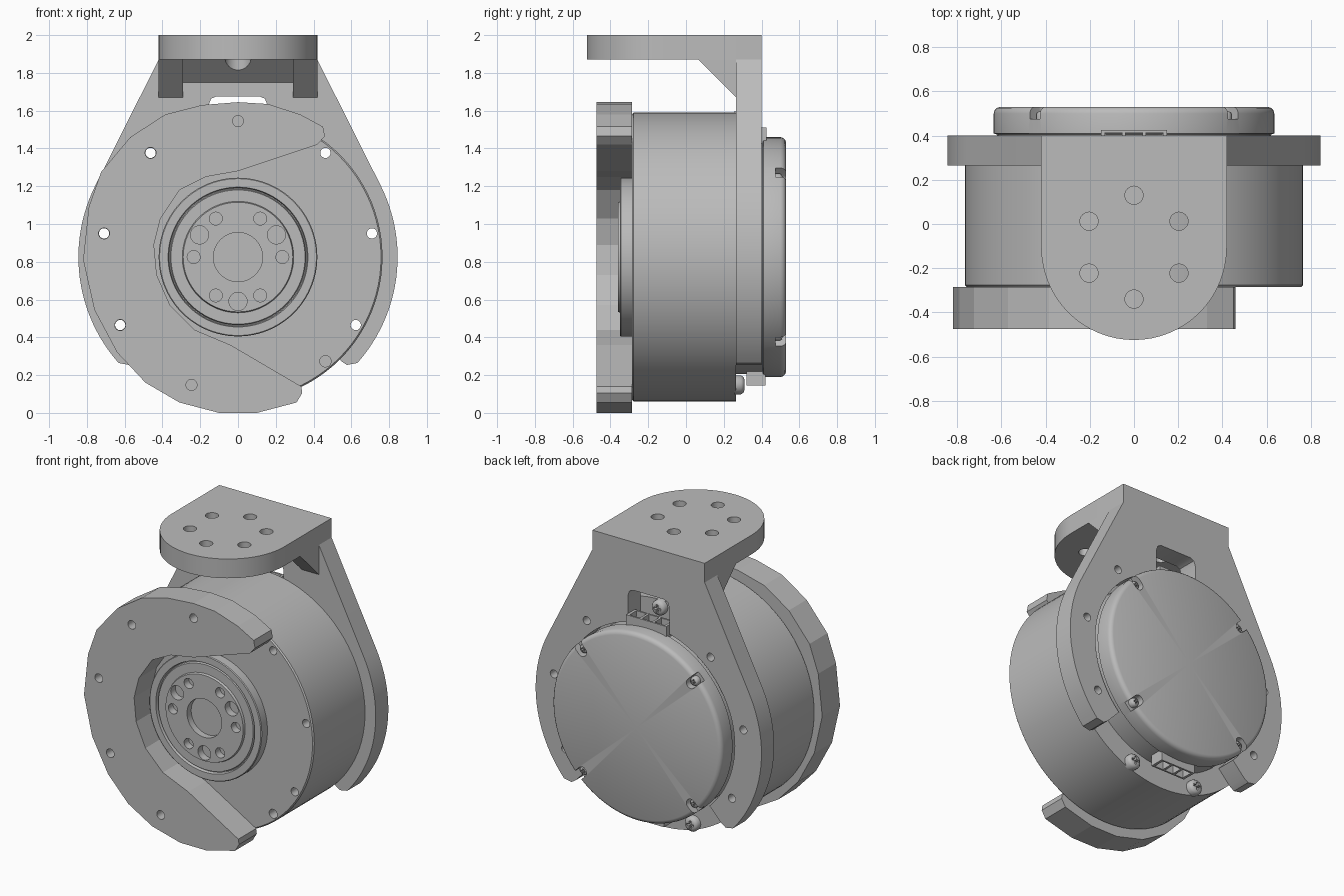
import bpy, bmesh
from math import sin, cos, pi, radians
from mathutils import Matrix, Vector

old = bpy.data.objects.get("Cube")
if old:
    bpy.data.objects.remove(old)

ZC = 0.825        # height of the motor axis
BOLT_R = 0.72     # housing bolt circle

metal = bpy.data.materials.new("plain grey")
metal.use_nodes = True
GREY = (0.5, 0.5, 0.5, 1)
metal.diffuse_color = GREY
metal.node_tree.nodes["Principled BSDF"].inputs["Base Color"].default_value = GREY


def polar(r, deg):
    """Point in the front plane, around the motor axis."""
    return r * cos(radians(deg)), ZC + r * sin(radians(deg))


def arc(r, a0, a1, n):
    return [polar(r, a0 + (a1 - a0) * i / n) for i in range(n + 1)]


# Each of these adds one closed solid to a bmesh
def prism(bm, pts, lo, hi, axis="Y"):
    place = {"Y": lambda u, v, d: (u, d, v),
             "Z": lambda u, v, d: (u, v, d),
             "X": lambda u, v, d: (d, u, v)}[axis]
    face = bm.faces.new([bm.verts.new(place(u, v, lo)) for u, v in pts])
    top = bmesh.ops.extrude_face_region(bm, geom=[face])["geom"]
    move = Vector(place(0, 0, hi - lo))
    bmesh.ops.translate(bm, vec=move, verts=[v for v in top if isinstance(v, bmesh.types.BMVert)])


def box(bm, x0, x1, y0, y1, z0, z1):
    prism(bm, [(x0, z0), (x1, z0), (x1, z1), (x0, z1)], y0, y1)


def disc(bm, u, v, r, lo, hi, axis="Y", n=32):
    prism(bm, [(u + r * cos(2 * pi * i / n), v + r * sin(2 * pi * i / n)) for i in range(n)], lo, hi, axis)


def lathe(bm, profile, x=0, z=ZC, steps=96):
    """Spin (radius, y) points around a front-to-back axis."""
    vs = [bm.verts.new((x + r, y, z)) for r, y in profile]
    es = [bm.edges.new(p) for p in zip(vs, vs[1:])]
    bmesh.ops.spin(bm, geom=vs + es, cent=(x, 0, z), axis=(0, 1, 0), angle=2 * pi, steps=steps)
    bmesh.ops.remove_doubles(bm, verts=bm.verts, dist=1e-5)


def make(name, build):
    bm = bmesh.new()
    build(bm)
    bmesh.ops.recalc_face_normals(bm, faces=bm.faces)
    me = bpy.data.meshes.new(name)
    bm.to_mesh(me)
    bm.free()
    me.materials.append(metal)
    ob = bpy.data.objects.new(name, me)
    bpy.context.collection.objects.link(ob)
    return ob


def cut(ob, build):
    """Subtract a group of solids and drop the cutter."""
    cutter = make("cutter", build)
    mod = ob.modifiers.new("cut", "BOOLEAN")
    mod.object, mod.operation, mod.solver = cutter, "DIFFERENCE", "EXACT"
    bpy.context.view_layer.update()
    ob_eval = ob.evaluated_get(bpy.context.evaluated_depsgraph_get())
    me = bpy.data.meshes.new_from_object(ob_eval)
    ob.modifiers.clear()
    ob.data = me
    bpy.data.objects.remove(cutter)


def smooth(ob, deg=25):
    bpy.ops.object.select_all(action="DESELECT")
    ob.select_set(True)
    bpy.context.view_layer.objects.active = ob
    bpy.ops.object.shade_smooth_by_angle(angle=radians(deg))


THROUGH = [50, 10, -30, 130, 170, 210]


def bolt_holes(angles, lo, hi, r=0.027):
    def build(bm):
        for a in angles:
            disc(bm, *polar(BOLT_R, a), r, lo, hi)
    return build


# Main drum housing
housing = make("housing", lambda bm: lathe(bm, [
    (0, -0.285), (0.757, -0.285), (0.765, -0.277), (0.765, 0.265), (0, 0.265)]))
cut(housing, bolt_holes(THROUGH, -0.5, 0.5))
cut(housing, bolt_holes([-50], -0.5, -0.22, 0.03))
smooth(housing)

# Output hub: outer ring, groove, raised face with bore and bolt holes
hub = make("output_hub", lambda bm: lathe(bm, [
    (0, -0.27), (0.42, -0.27), (0.42, -0.345), (0.415, -0.35), (0.37, -0.35), (0.365, -0.33),
    (0.36, -0.33), (0.355, -0.345), (0.295, -0.345), (0.29, -0.36), (0, -0.36)]))


def hub_holes(bm):
    disc(bm, 0, ZC, 0.13, -0.5, -0.315, n=48)
    for i in range(6):
        disc(bm, *polar(0.235, 60 * i), 0.034, -0.5, -0.31)
    for a in (30, 150, 270):
        disc(bm, *polar(0.235, a), 0.048, -0.5, -0.31)


cut(hub, hub_holes)
smooth(hub)

# Faceted C-shaped front plate
c_outline = [
    (0, 1.645), (0.16, 1.635), (0.33, 1.58), (0.45, 1.515), (0.46, 1.465), (0.42, 1.42),
    (0, 1.28), (-0.17, 1.25), (-0.31, 1.18), (-0.41, 1.03), (-0.445, 0.89), (-0.43, 0.73),
    (-0.36, 0.57), (-0.23, 0.44), (-0.04, 0.36), (0.335, 0.14), (0.34, 0.105), (0.31, 0.055),
    (0.1, 0), (-0.1, 0), (-0.31, 0.055), (-0.49, 0.16), (-0.64, 0.32), (-0.76, 0.545),
    (-0.82, 0.81), (-0.79, 1.09), (-0.725, 1.275), (-0.57, 1.46), (-0.385, 1.58), (-0.19, 1.63)]
c_plate = make("front_c_plate", lambda bm: prism(bm, c_outline, -0.475, -0.285))
cut(c_plate, bolt_holes([90, 130, 170, 210, 250], -0.6, -0.2, 0.029))
smooth(c_plate, 5)

# Rear bracket: tapered plate wrapping the rear cover, open at the bottom
half = [(0.42, 1.99), (0.42, 1.87)] + arc(0.845, 26.7, -41.6, 24) + [(0.577, 0.254), (0.545, 0.275)]
inner = arc(0.645, -45, 225, 72)
outline = half + inner + [(-x, z) for x, z in reversed(half)]
bracket = make("rear_bracket", lambda bm: prism(bm, outline, 0.265, 0.4))
cut(bracket, bolt_holes(THROUGH, 0.1, 0.6))
window = [(-0.155, 1.4), (0.155, 1.4), (0.155, 1.63), (0.143, 1.663), (0.115, 1.675),
          (-0.115, 1.675), (-0.143, 1.663), (-0.155, 1.63)]
cut(bracket, lambda bm: prism(bm, window, 0.1, 0.6))
smooth(bracket)

# Top mounting plate with rounded front
round_front = [(0.42 * cos(t * pi / 32), -0.105 - 0.42 * sin(t * pi / 32)) for t in range(33)]
top_plate = make("top_plate", lambda bm: prism(bm, [(0.42, 0.4)] + round_front + [(-0.42, 0.4)], 1.87, 2, "Z"))


def mount_holes(bm):
    for i in range(6):
        a = radians(30 + 60 * i)
        disc(bm, 0.235 * cos(a), -0.105 + 0.235 * sin(a), 0.041, 1.8, 2.1, "Z")


cut(top_plate, mount_holes)
smooth(top_plate)

# Gussets under the top plate and the shallower rib between them
for side, x in (("left", 0.29), ("right", -0.42)):
    make(side + "_gusset", lambda bm: prism(
        bm, [(0.27, 1.87), (0.065, 1.87), (0.265, 1.67), (0.27, 1.67)], x, x + 0.13, "X"))
rib = make("centre_rib", lambda bm: prism(
    bm, [(0.27, 1.87), (0.145, 1.87), (0.265, 1.75), (0.27, 1.75)], -0.29, 0.29, "X"))
cut(rib, lambda bm: disc(bm, 0, 0.13, 0.07, 1.6, 1.95, "Z"))
smooth(rib)

# Rear cover with softened rim and four radial screw slots
cover = make("rear_cover", lambda bm: lathe(bm, [
    (0, 0.255), (0.62, 0.255), (0.62, 0.405), (0.635, 0.41), (0.635, 0.5), (0.631, 0.514),
    (0.622, 0.524), (0.608, 0.53), (0, 0.53)]))
SLOTS = (45, 135, 225, 315)


def slots(bm):
    for a in SLOTS:
        shape = [(0.72, -0.033), (0.72, 0.033)]
        shape += [(0.575 - 0.033 * sin(t * pi / 12), 0.033 * cos(t * pi / 12)) for t in range(13)]
        turn = Matrix.Rotation(radians(a), 2)
        pts = [turn @ Vector(p) for p in shape]
        prism(bm, [(p.x, ZC + p.y) for p in pts], 0.475, 0.6)


cut(cover, slots)
smooth(cover, 35)


# Domed cross-head screws
def screw(name, x, z, y, r, h):
    ob = make(name, lambda bm: lathe(bm, [
        (0, y - 0.01), (r, y - 0.01), (r, y + 0.6 * h), (0.8 * r, y + 0.9 * h),
        (0.5 * r, y + h), (0, y + h)], x, z, 24))
    long, thin = 0.55 * r, 0.14 * r
    plus = [(thin, long), (thin, thin), (long, thin)]
    pts = []
    for k in range(4):
        turn = Matrix.Rotation(-k * pi / 2, 2)
        pts += [turn @ Vector(p) for p in plus]
    cut(ob, lambda bm: prism(bm, [(x + p.x, z + p.y) for p in pts], y + 0.5 * h, y + 2 * h))
    smooth(ob, 40)


for i, a in enumerate(SLOTS):
    screw("cover_screw_%d" % (i + 1), *polar(0.583, a), 0.475, 0.03, 0.035)
for i, a in enumerate((90, -70, -110)):
    screw("housing_screw_%d" % (i + 1), *polar(BOLT_R, a), 0.265, 0.05, 0.045)


# Open sockets above and below the rear cover
def socket(name, w, y0, y1, z0, z1, up):
    ob = make(name, lambda bm: box(bm, -w, w, y0, y1, z0, z1))
    lo, hi = (z0 + 0.015, z1 + 0.1) if up else (z0 - 0.1, z1 - 0.015)

    def bays(bm):
        step = (2 * w - 0.02) / 3
        for k in range(3):
            x = -w + 0.01 + k * step
            box(bm, x + 0.008, x + step - 0.008, y0 + 0.012, y1 - 0.012, lo, hi)
    cut(ob, bays)


socket("upper_socket", 0.15, 0.33, 0.425, 1.42, 1.51, True)
socket("lower_socket", 0.13, 0.32, 0.42, 0.145, 0.235, False)
